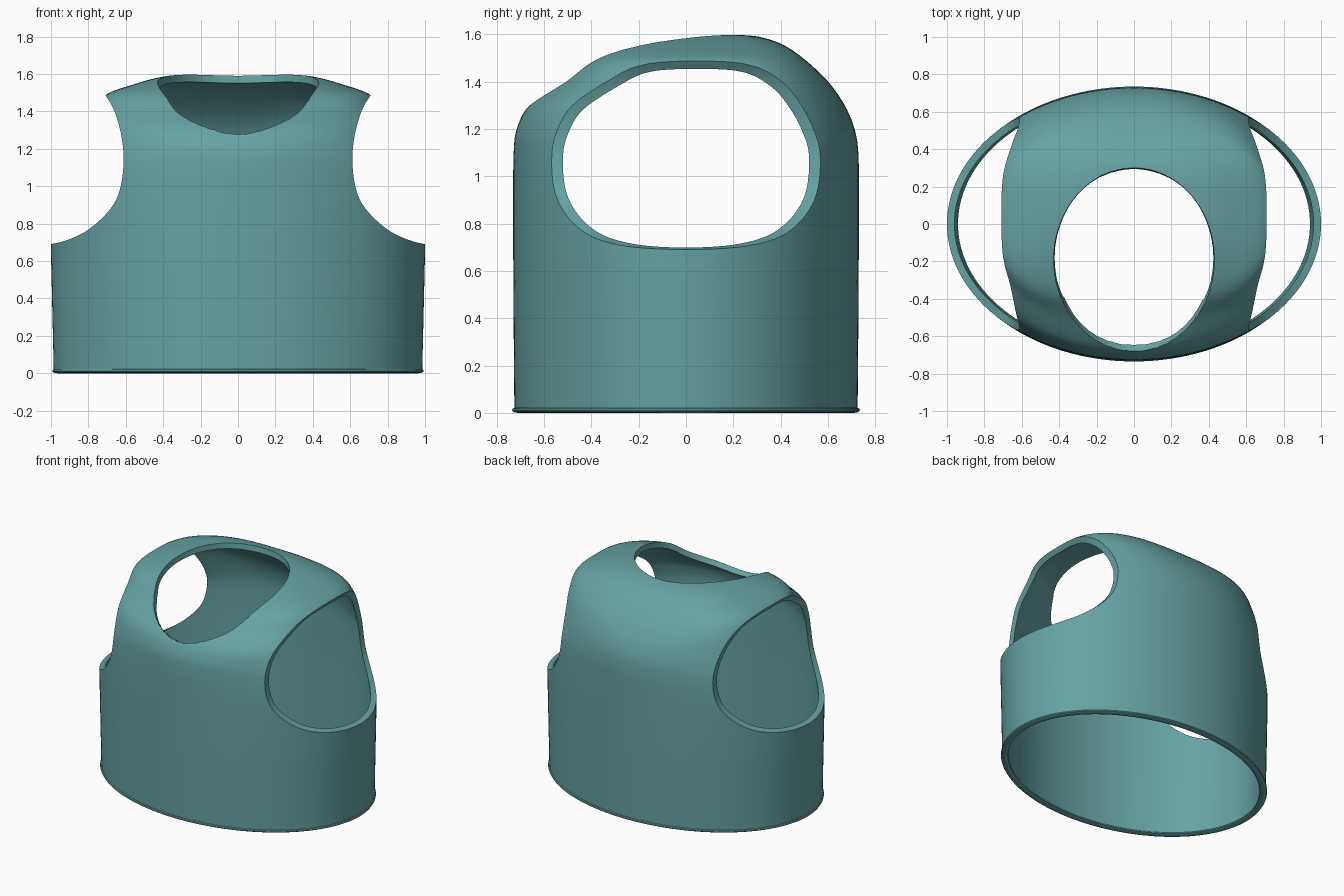
import bpy, bmesh, math
from mathutils import Vector
from mathutils.bvhtree import BVHTree

if "Cube" in bpy.data.objects:
    bpy.data.objects.remove(bpy.data.objects["Cube"])

SEG = 128


def smooth_path(pts, steps):
    """Catmull-Rom through tuples of any size."""
    out = []
    for i in range(len(pts) - 1):
        p0, p1, p2, p3 = pts[max(i - 1, 0)], pts[i], pts[i + 1], pts[min(i + 2, len(pts) - 1)]
        for s in range(steps):
            t = s / steps
            out.append(tuple(0.5 * (2 * b + (c - a) * t + (2 * a - 5 * b + 4 * c - d) * t * t
                                    + (3 * b - a - 3 * c + d) * t ** 3)
                             for a, b, c, d in zip(p0, p1, p2, p3)))
    return out + [tuple(pts[-1])]


def loft(name, rings, cap_start=False, cap_end=False, closed=False):
    bm = bmesh.new()
    rows = [[bm.verts.new(p) for p in r] for r in rings]
    n = len(rows[0])
    for a, b in zip(rows, rows[1:] + ([rows[0]] if closed else [])):
        for i in range(n):
            bm.faces.new((a[i], a[(i + 1) % n], b[(i + 1) % n], b[i]))
    if cap_start:
        bm.faces.new(rows[0][::-1])
    if cap_end:
        bm.faces.new(rows[-1])
    bmesh.ops.recalc_face_normals(bm, faces=bm.faces)
    me = bpy.data.meshes.new(name)
    bm.to_mesh(me)
    bm.free()
    ob = bpy.data.objects.new(name, me)
    bpy.context.collection.objects.link(ob)
    return ob


def ring(z, a, front, back, n):
    """Superellipse cross-section of the garment."""
    yc, b = (front + back) / 2, (back - front) / 2
    pts = []
    for i in range(SEG):
        t = 2 * math.pi * i / SEG
        c, s = math.cos(t), math.sin(t)
        pts.append((a * math.copysign(abs(c) ** (2 / n), c),
                    yc + b * math.copysign(abs(s) ** (2 / n), s), z))
    return pts


# vest body: z, half width, front y, back y, roundness
sections = [
    (0.01, .985, -.725, .725, 2), (0.35, .993, -.728, .728, 2), (0.69, 1.0, -.73, .73, 2),
    (0.95, .995, -.73, .73, 2), (1.10, .975, -.728, .728, 2), (1.20, .905, -.715, .712, 2.1),
    (1.30, .835, -.662, .67, 2.3), (1.40, .77, -.53, .60, 2.6), (1.49, .705, -.415, .505, 2.9),
    (1.55, .54, -.28, .42, 2.9), (1.58, .43, -.14, .345, 2.8), (1.595, .32, .0, .27, 2.5),
    (1.60, .12, .08, .19, 2)]
body = loft("vest_body", [ring(*s) for s in smooth_path(sections, 5)], cap_end=True)
tree = BVHTree.FromPolygons([v.co for v in body.data.vertices],
                            [p.vertices for p in body.data.polygons])
solid = body.modifiers.new("thickness", 'SOLIDIFY')
solid.thickness = 0.04
solid.offset = -1

# neck opening cutter, its wall following the surface normal
high, outer, inner = [], [], []
for i in range(96):
    t = 2 * math.pi * i / 96
    hit, nor, _, _ = tree.ray_cast(Vector((.43 * math.cos(t), -.19 + .49 * math.sin(t), 3)),
                                   Vector((0, 0, -1)))
    if nor.z < 0:
        nor = -nor
    o = hit + nor * .06
    high.append((o.x, o.y, 1.9))
    outer.append(o)
    inner.append(hit - nor * .08)
cutters = [loft("neck_cutter", [high, outer, inner], True, True)]

# armhole cutters: front-view outline pushed through front to back
edge = smooth_path([(1.12, .675), (1.0, .69), (.9, .717), (.8, .768), (.7, .858), (.64, .955),
                    (.613, 1.1), (.62, 1.25), (.66, 1.4), (.713, 1.492), (.80, 1.62)], 6)
edge += [(1.12, 1.62)]
for side in (-1, 1):
    cutters.append(loft("armhole_cutter", [[(side * x, y, z) for x, z in edge] for y in (-1, 1)],
                        True, True))

for c in cutters:
    m = body.modifiers.new("cut", 'BOOLEAN')
    m.operation = 'DIFFERENCE'
    m.solver = 'EXACT'
    m.object = c
bpy.context.view_layer.objects.active = body
body.select_set(True)
for m in list(body.modifiers):
    bpy.ops.object.modifier_apply(modifier=m.name)
for c in cutters:
    bpy.data.objects.remove(c)

# rounded hem band around the waist
hem_rings = []
for i in range(12):
    t = 2 * math.pi * i / 12
    d, z = -.018 + .026 * math.cos(t), .0125 + .0125 * math.sin(t)
    hem_rings.append(ring(z, .985 + d, -.727 - d, .727 + d, 2))
hem = loft("waist_hem", hem_rings, closed=True)

# shared material and smooth shading
mat = bpy.data.materials.new("teal_cloth")
mat.diffuse_color = (.13, .36, .36, 1)
mat.use_nodes = True
mat.node_tree.nodes["Principled BSDF"].inputs["Base Color"].default_value = mat.diffuse_color
for ob in (body, hem):
    ob.data.materials.clear()
    ob.data.materials.append(mat)
    bpy.ops.object.select_all(action='DESELECT')
    ob.select_set(True)
    bpy.context.view_layer.objects.active = ob
    bpy.ops.object.shade_smooth_by_angle(angle=math.radians(35))
